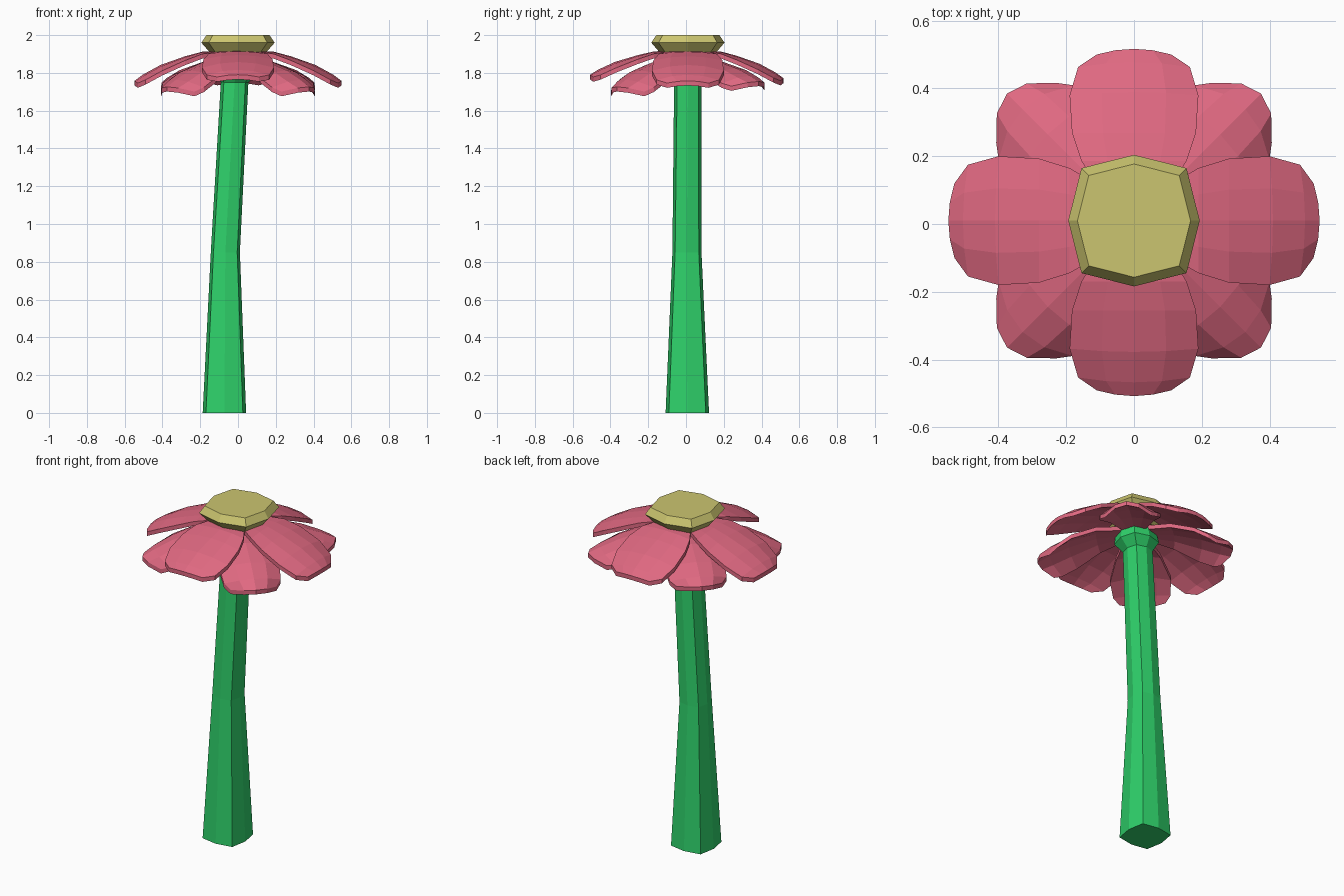
import bpy, bmesh, math
from mathutils import Vector

if "Cube" in bpy.data.objects:
    bpy.data.objects.remove(bpy.data.objects["Cube"])


def material(name, rgb):
    m = bpy.data.materials.new(name)
    m.diffuse_color = (*rgb, 1)
    m.use_nodes = True
    m.node_tree.nodes["Principled BSDF"].inputs["Base Color"].default_value = m.diffuse_color
    return m


GREEN = material("stem green", (0.028, 0.64, 0.145))
PINK = material("petal pink", (0.74, 0.14, 0.22))
YELLOW = material("centre yellow", (0.60, 0.56, 0.16))


def finish(bm, name, mat):
    bmesh.ops.recalc_face_normals(bm, faces=bm.faces)
    me = bpy.data.meshes.new(name)
    bm.to_mesh(me)
    bm.free()
    me.materials.append(mat)
    ob = bpy.data.objects.new(name, me)
    bpy.context.collection.objects.link(ob)
    return ob


def octagon_loft(name, rings, mat):
    """Rings: (x, y, z, radius, corner factor); corners sit on the diagonals."""
    bm = bmesh.new()
    loops = []
    for x, y, z, r, corner in rings:
        loop = []
        for i in range(8):
            a = i * math.pi / 4
            d = r * (corner if i % 2 else 1)
            loop.append(bm.verts.new((x + d * math.cos(a), y + d * math.sin(a), z)))
        loops.append(loop)
    for a, b in zip(loops, loops[1:]):
        for i in range(8):
            j = (i + 1) % 8
            bm.faces.new((a[i], a[j], b[j], b[i]))
    bm.faces.new(loops[0][::-1])
    bm.faces.new(loops[-1])
    return finish(bm, name, mat)


def petal(name, angle, stations, stretch=1.0, drop=1.0, thick=0.025):
    """Stations: (side reach, half width, ridge height, edge droop, extra ridge reach)."""
    bm = bmesh.new()
    top_z = stations[0][2]
    layers = []
    for t in (0, thick):
        rows = []
        for reach, w, z, droop, bulge in stations:
            row = []
            for u in (-1, -0.5, 0, 0.5, 1):
                f = 1 - u * u
                r = (reach + bulge * f) * stretch
                h = top_z + (z - top_z) * drop - droop * (1 - f) - t
                p = Vector((r * math.cos(angle) - u * w * math.sin(angle),
                            r * math.sin(angle) + u * w * math.cos(angle) + 0.01, h))
                row.append(bm.verts.new(p))
            rows.append(row)
        layers.append(rows)
    n = len(stations)
    for rows in layers:
        for i in range(n - 1):
            for j in range(4):
                bm.faces.new((rows[i][j], rows[i + 1][j], rows[i + 1][j + 1], rows[i][j + 1]))
    # rim between upper and lower surfaces
    rim = ([(i, 0) for i in range(n)] + [(n - 1, j) for j in range(1, 5)]
           + [(i, 4) for i in range(n - 2, -1, -1)] + [(0, j) for j in range(3, 0, -1)])
    up, low = layers
    for (a, b), (c, d) in zip(rim, rim[1:] + rim[:1]):
        bm.faces.new((up[a][b], up[c][d], low[c][d], low[a][b]))
    return finish(bm, name, PINK)


# bent, tapering stem with a flared cup under the flower
octagon_loft("stem", [
    (-0.072, 0.007, 0.0, 0.115, 1.2),
    (-0.067, 0.005, 0.85, 0.077, 1.15),
    (-0.018, 0.010, 1.75, 0.073, 1.1),
    (-0.010, 0.010, 1.80, 0.11, 1.1),
    (-0.005, 0.010, 1.86, 0.10, 1.1),
], GREEN)

# faceted flower centre
octagon_loft("flower_centre", [
    (0, 0.01, 1.87, 0.12, 1.13),
    (0, 0.01, 1.915, 0.155, 1.13),
    (0, 0.01, 1.96, 0.194, 1.13),
    (0, 0.01, 2.0, 0.167, 1.13),
], YELLOW)

# upper petals along the axes
UPPER = [(0.06, 0.08, 1.92, 0.0, 0), (0.19, 0.155, 1.912, 0.012, 0),
         (0.28, 0.183, 1.888, 0.022, 0), (0.40, 0.19, 1.842, 0.03, 0.01),
         (0.49, 0.165, 1.79, 0.027, 0.015), (0.53, 0.11, 1.758, 0.012, 0.018)]
for name, deg, stretch, drop in (("right", 0, 1.0, 1.0), ("back", 90, 0.925, 0.92),
                                 ("left", 180, 1.0, 1.0), ("front", 270, 0.945, 0.8)):
    petal("upper_petal_" + name, math.radians(deg), UPPER, stretch, drop)

# lower petals on the diagonals, creased along the middle
LOWER = [(0.06, 0.06, 1.87, 0.0, 0), (0.20, 0.12, 1.862, 0.02, 0.01),
         (0.33, 0.165, 1.825, 0.04, 0.03), (0.41, 0.155, 1.785, 0.04, 0.055),
         (0.45, 0.125, 1.755, 0.025, 0.08)]
for name, deg, drop in (("back_right", 45, 1.0), ("back_left", 135, 1.0),
                        ("front_left", 225, 1.25), ("front_right", 315, 1.25)):
    petal("lower_petal_" + name, math.radians(deg), LOWER, 1.0, drop)
